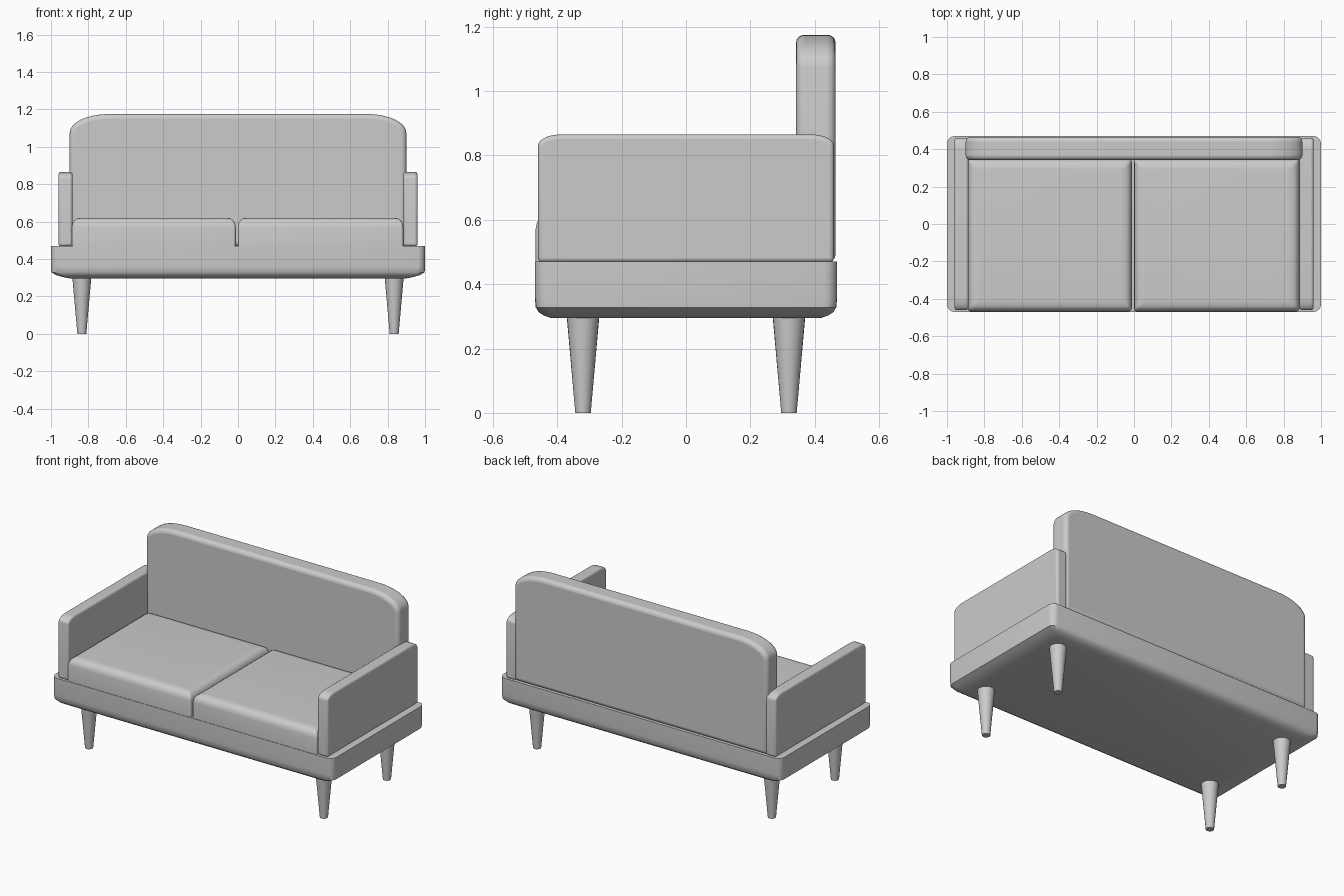
import bpy, bmesh
from math import sin, cos, pi, radians
from mathutils import Vector

if "Cube" in bpy.data.objects:
    bpy.data.objects.remove(bpy.data.objects["Cube"])


def finish(name, bm, bevel=0.0):
    bmesh.ops.recalc_face_normals(bm, faces=bm.faces)
    mesh = bpy.data.meshes.new(name)
    bm.to_mesh(mesh)
    bm.free()
    ob = bpy.data.objects.new(name, mesh)
    bpy.context.collection.objects.link(ob)
    if bevel:
        mod = ob.modifiers.new("soft_edges", 'BEVEL')
        mod.width = bevel
        mod.segments = 4
        mod.limit_method = 'ANGLE'
        mod.angle_limit = radians(50)
    bpy.ops.object.select_all(action='DESELECT')
    ob.select_set(True)
    bpy.context.view_layer.objects.active = ob
    bpy.ops.object.shade_smooth_by_angle(angle=radians(40))
    return ob


def loft(name, rings):
    """Stack of rounded rectangles: (z, x0, x1, y0, y1, corner radius)."""
    bm = bmesh.new()
    loops = []
    for z, x0, x1, y0, y1, r in rings:
        pts = []
        for cx, cy, q in ((x1 - r, y1 - r, 0), (x0 + r, y1 - r, 1),
                          (x0 + r, y0 + r, 2), (x1 - r, y0 + r, 3)):
            for i in range(6):
                a = (q + i / 5) * pi / 2
                pts.append(bm.verts.new((cx + r * cos(a), cy + r * sin(a), z)))
        loops.append(pts)
    n = len(loops[0])
    for lo, hi in zip(loops, loops[1:]):
        for i in range(n):
            j = (i + 1) % n
            bm.faces.new((lo[i], lo[j], hi[j], hi[i]))
    bm.faces.new(loops[0][::-1])
    bm.faces.new(loops[-1])
    return finish(name, bm)


def panel(name, half, z0, z1, rx, rz, place, thickness, bevel):
    """Upright slab with elliptical top corners, extruded along its thickness."""
    pts = [(-half, z0), (half, z0)]
    for i in range(9):
        a = i / 8 * pi / 2
        pts.append((half - rx + rx * cos(a), z1 - rz + rz * sin(a)))
    pts += [(-u, v) for u, v in reversed(pts[2:])]
    bm = bmesh.new()
    face = bm.faces.new([bm.verts.new(place(u, v)) for u, v in pts])
    ext = bmesh.ops.extrude_face_region(bm, geom=[face])
    moved = [g for g in ext['geom'] if isinstance(g, bmesh.types.BMVert)]
    bmesh.ops.translate(bm, vec=Vector(thickness), verts=moved)
    return finish(name, bm, bevel)


# Base with a sharp top rim and a rounded underside
base = [(0.295, 0.895, 0.420), (0.302, 0.93, 0.440), (0.313, 0.97, 0.458),
        (0.328, 0.998, 0.467), (0.36, 1.0, 0.470), (0.47, 1.0, 0.470)]
loft("base", [(z, -x, x, -y, y, 0.04) for z, x, y in base])

# Seat cushions
soft = [(0.468, 0), (0.572, 0), (0.592, 0.004), (0.608, 0.014),
        (0.617, 0.028), (0.62, 0.055)]
for name, x0, x1 in (("left_cushion", -0.888, -0.012), ("right_cushion", 0.0, 0.884)):
    loft(name, [(z, x0 + d, x1 - d, -0.467 + d, 0.347 - d, 0.015) for z, d in soft])

# Backrest
panel("backrest", 0.9, 0.468, 1.175, 0.21, 0.10,
      lambda u, v: (u, 0.342, v), (0, 0.123, 0), 0.025)

# Armrests and tapered legs, mirrored left and right
for side, s in (("left", -1), ("right", 1)):
    panel(side + "_armrest", 0.46, 0.468, 0.865, 0.07, 0.035,
          lambda u, v: (s * 0.885, u, v), (s * 0.075, 0, 0), 0.014)
    for end, t in (("front", -1), ("back", 1)):
        bm = bmesh.new()
        bmesh.ops.create_cone(bm, cap_ends=True, segments=24,
                              radius1=0.024, radius2=0.052, depth=0.315)
        bmesh.ops.translate(bm, vec=(s * 0.835, t * 0.32, 0.1575), verts=bm.verts)
        finish(f"{side}_{end}_leg", bm)
